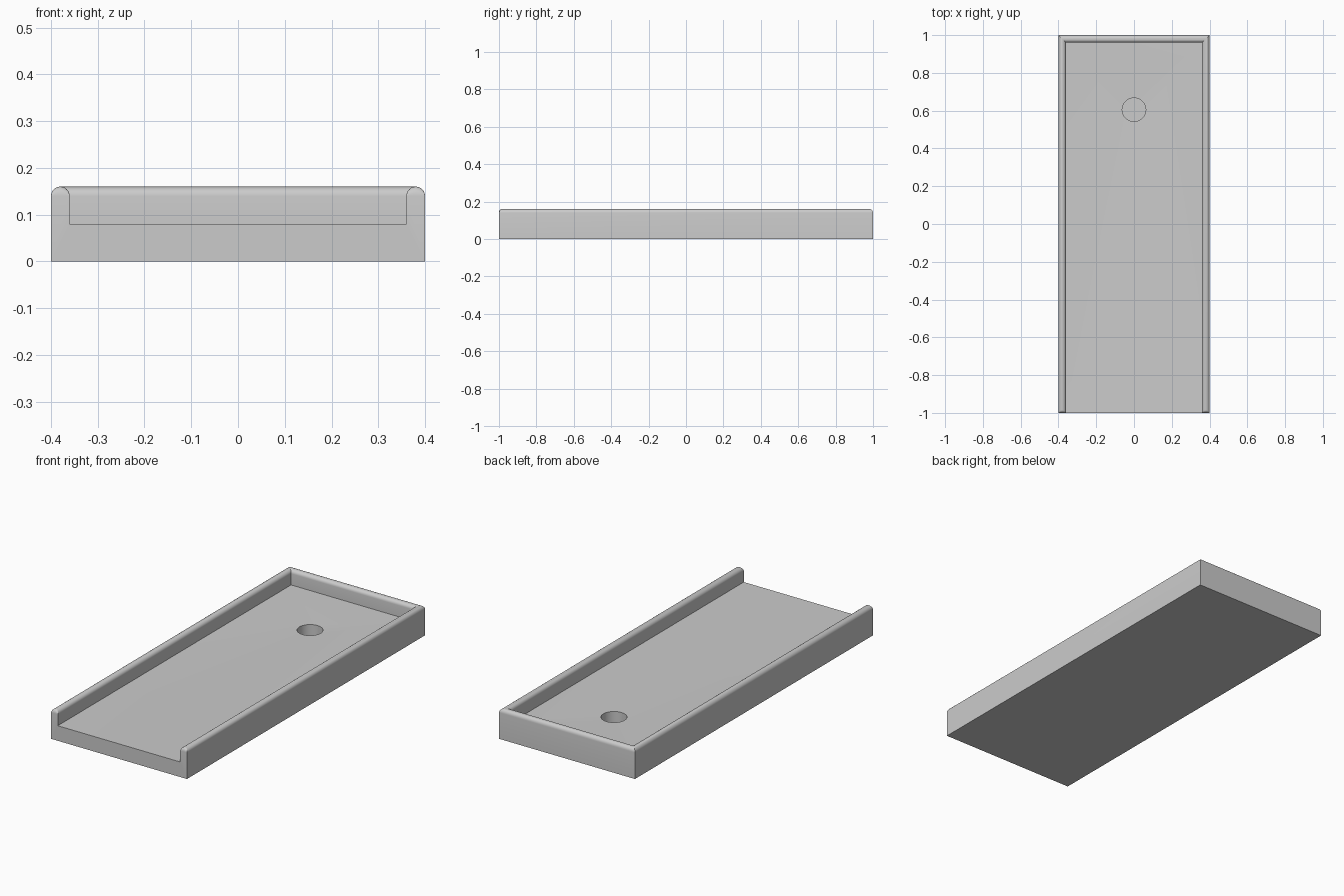
import bpy, bmesh
from math import sin, cos, pi

cube = bpy.data.objects.get("Cube")
if cube:
    bpy.data.objects.remove(cube, do_unlink=True)

HALF_W, HALF_L = 0.4, 1.0
RIM, SHOULDER, FLOOR = 0.04, 0.14, 0.08
DRAIN_Y, DRAIN_R, DRAIN_Z, WELL_Z = 0.605, 0.0625, 0.072, 0.01
END_R, SEGS = 0.015, 48

# One matte grey for the whole tray
grey = bpy.data.materials.new("stone grey")
grey.use_nodes = True
colour = (0.6, 0.6, 0.6, 1)
grey.diffuse_color = colour
grey.node_tree.nodes["Principled BSDF"].inputs["Base Color"].default_value = colour

bm = bmesh.new()

# Rim cross-section: (distance in from the outside, height), with a round top
r = RIM / 2
profile = [(0, 0)]
profile += [(r - r * cos(pi * i / 12), SHOULDER + r * sin(pi * i / 12)) for i in range(13)]
profile += [(RIM, FLOOR)]


def front_ring(side, a):
    """Rim section at the open end; angle a eases its top into the front."""
    ring = []
    for d, z in profile:
        rise = max(0, z - SHOULDER)
        y = -HALF_L + END_R * (1 - cos(a)) * rise / r
        ring.append(bm.verts.new((side * (HALF_W - d), y, z - rise * (1 - sin(a)))))
    return ring


def corner_ring(side):
    """Mitred rim section at a back corner."""
    return [bm.verts.new((side * (HALF_W - d), HALF_L - d, z)) for d, z in profile]


# Sweep the rim around the three closed sides
angles = [pi / 2 * i / 5 for i in range(6)]
right = [front_ring(1, a) for a in angles]
left = [front_ring(-1, a) for a in angles]
rings = right + [corner_ring(1), corner_ring(-1)] + left[::-1]
for a, b in zip(rings, rings[1:]):
    for i in range(len(profile) - 1):
        bm.faces.new((a[i], b[i], b[i + 1], a[i + 1]))

# Front face and underside
bm.faces.new(right[0] + left[0][::-1])
back_r, back_l = rings[len(angles)], rings[len(angles) + 1]
bm.faces.new((right[0][0], left[0][0], back_l[0], back_r[0]))

# Floor falling gently from the walls to the drain
corners = [back_r[-1], back_l[-1], left[0][-1], right[0][-1]]


def circle(z):
    return [bm.verts.new((DRAIN_R * cos(2 * pi * i / SEGS),
                          DRAIN_Y + DRAIN_R * sin(2 * pi * i / SEGS), z)) for i in range(SEGS)]


lip, well = circle(DRAIN_Z), circle(WELL_Z)
quarter = SEGS // 4
for i in range(SEGS):
    j = (i + 1) % SEGS
    bm.faces.new((lip[i], corners[i // quarter], lip[j]))
    bm.faces.new((lip[i], lip[j], well[j], well[i]))
for q in range(4):
    bm.faces.new((corners[q - 1], corners[q], lip[q * quarter]))
bm.faces.new(well)

# Weld the closed ends and finish
bmesh.ops.remove_doubles(bm, verts=bm.verts, dist=1e-5)
bmesh.ops.recalc_face_normals(bm, faces=bm.faces)
mesh = bpy.data.meshes.new("shower_tray")
bm.to_mesh(mesh)
bm.free()
mesh.materials.append(grey)
tray = bpy.data.objects.new("shower_tray", mesh)
bpy.context.collection.objects.link(tray)

bpy.ops.object.select_all(action="DESELECT")
tray.select_set(True)
bpy.context.view_layer.objects.active = tray
bpy.ops.object.shade_smooth_by_angle(angle=pi / 6)
